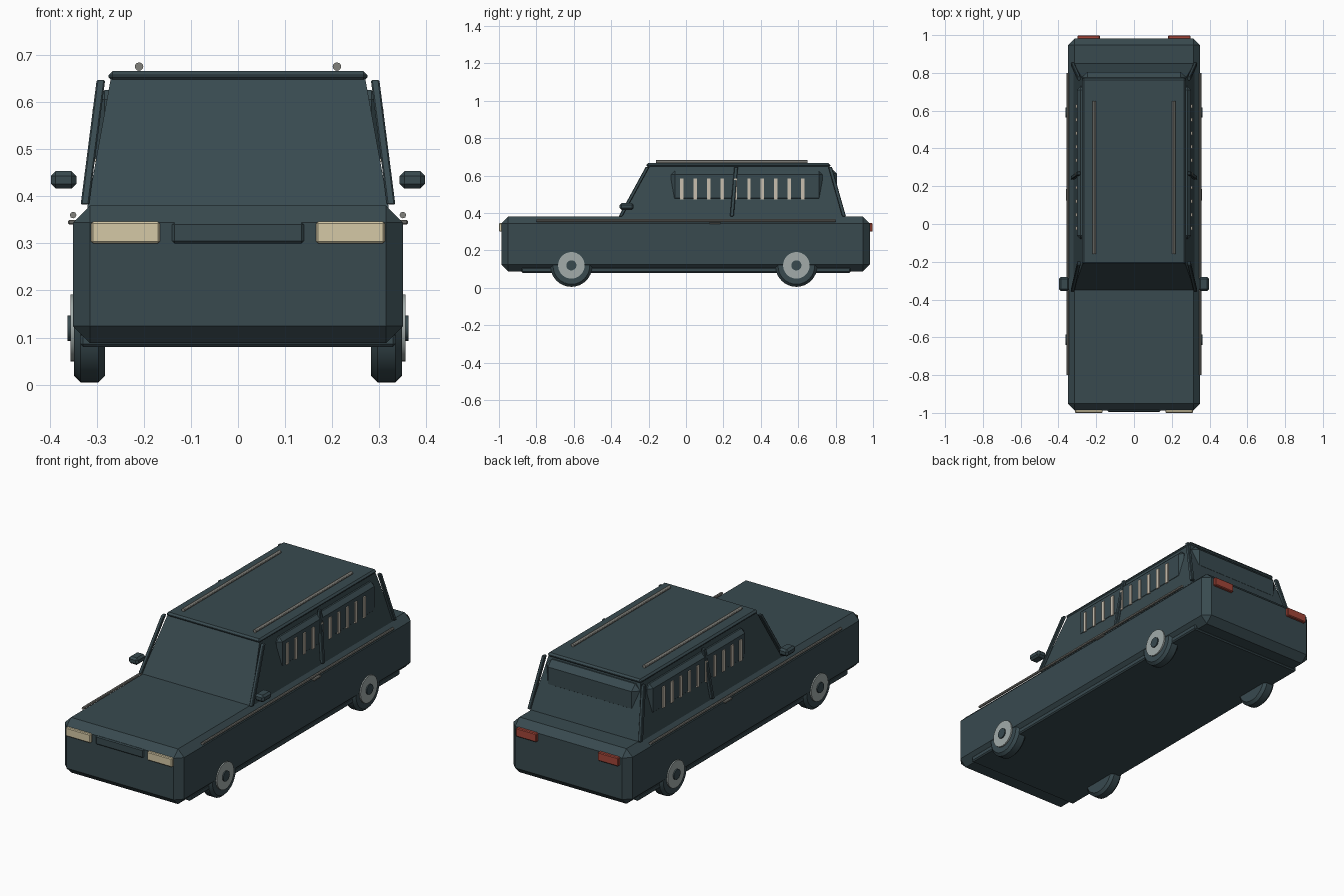
import bpy, bmesh, math
from mathutils import Vector

if "Cube" in bpy.data.objects:
    bpy.data.objects.remove(bpy.data.objects["Cube"])


def material(name, rgb):
    m = bpy.data.materials.new(name)
    m.diffuse_color = (*rgb, 1)
    m.use_nodes = True
    m.node_tree.nodes["Principled BSDF"].inputs["Base Color"].default_value = m.diffuse_color
    return m


PAINT = material("dark slate paint", (0.040, 0.068, 0.078))
CHROME = material("pale chrome", (0.36, 0.41, 0.40))
TRIM = material("warm grey trim", (0.22, 0.22, 0.20))
CREAM = material("cream lamp", (0.66, 0.58, 0.38))
CURTAIN = material("beige curtain", (0.58, 0.52, 0.43))
RED = material("red lamp", (0.36, 0.06, 0.04))


def finish(name, bm, mat, bevel=0.0, smooth=False):
    if bevel:
        bmesh.ops.bevel(bm, geom=bm.edges[:], offset=bevel, segments=1,
                        affect='EDGES', clamp_overlap=True)
    bmesh.ops.recalc_face_normals(bm, faces=bm.faces[:])
    mesh = bpy.data.meshes.new(name)
    bm.to_mesh(mesh)
    bm.free()
    mesh.materials.append(mat)
    ob = bpy.data.objects.new(name, mesh)
    bpy.context.collection.objects.link(ob)
    if smooth:
        bpy.ops.object.select_all(action='DESELECT')
        ob.select_set(True)
        bpy.context.view_layer.objects.active = ob
        bpy.ops.object.shade_smooth_by_angle(angle=math.radians(30))
    return ob


def box(name, x, y, z, mat, bevel=0.0, top=None):
    """Box from (min, max) ranges; top gives (x, y) ranges for a tapered upper face."""
    bm = bmesh.new()
    bmesh.ops.create_cube(bm, size=1)
    for v in bm.verts:
        i, j, k = (int(c > 0) for c in v.co)
        tx, ty = top if top and k else (x, y)
        v.co = (tx[i], ty[j], z[k])
    return finish(name, bm, mat, bevel)


def bar(name, a, b, width, depth, mat, bevel=0.003):
    """Sheared bar with level ends between two points."""
    bm = bmesh.new()
    bmesh.ops.create_cube(bm, size=1)
    for v in bm.verts:
        end = b if v.co.z > 0 else a
        v.co = Vector(end) + Vector((v.co.x * width, v.co.y * depth, 0))
    return finish(name, bm, mat, bevel)


def cylinder(name, centre, axis, radius, length, mat, sides=32, bevel=0.0):
    bm = bmesh.new()
    bmesh.ops.create_cone(bm, cap_ends=True, segments=sides, radius1=radius,
                          radius2=radius, depth=length)
    if bevel:
        rims = [e for e in bm.edges if abs(e.verts[0].co.z - e.verts[1].co.z) < 1e-5]
        bmesh.ops.bevel(bm, geom=rims, offset=bevel, segments=1, affect='EDGES')
    rot = Vector((0, 0, 1)).rotation_difference(Vector(axis)).to_matrix()
    for v in bm.verts:
        v.co = rot @ v.co + Vector(centre)
    return finish(name, bm, mat, smooth=True)


def span(s, a, b):
    return tuple(sorted((s * a, s * b)))


# Lower body and floor
box("body", (-0.35, 0.35), (-0.987, 0.983), (0.088, 0.38), PAINT, 0.036)
box("floor_sill", (-0.335, 0.335), (-0.88, 0.88), (0.08, 0.11), PAINT, 0.006)

# Cabin, roof and glass panels
box("cabin", (-0.32, 0.32), (-0.352, 0.85), (0.375, 0.65), PAINT,
    top=((-0.27, 0.27), (-0.205, 0.765)))
box("roof", (-0.275, 0.275), (-0.212, 0.772), (0.644, 0.666), PAINT, 0.009)
box("side_windows", (-0.303, 0.303), (-0.08, 0.73), (0.46, 0.625), PAINT, 0.02)
box("rear_window", (-0.275, 0.275), (0.65, 0.806), (0.49, 0.64), PAINT, 0.03)

# Grille
box("grille", (-0.14, 0.14), (-0.994, -0.96), (0.30, 0.345), PAINT, 0.005)

for s, side in ((-1, "left"), (1, "right")):
    # Window pillars
    for part, y0, y1 in (("front", -0.35, -0.205), ("middle", 0.245, 0.268),
                         ("rear", 0.845, 0.77)):
        bar(f"{part}_pillar_{side}", (s * 0.325, y0, 0.382), (s * 0.291, y1, 0.647),
            0.018, 0.02, PAINT)

    # Curtain strips
    for i in range(10):
        y = -0.022 + i * 0.0717
        box(f"curtain_strip_{side}_{i + 1}", span(s, 0.296, 0.309), (y - 0.009, y + 0.009),
            (0.473, 0.585), CURTAIN)

    # Roof rail, side trim and door handle
    cylinder(f"roof_rail_{side}", (s * 0.21, 0.245, 0.675), (0, 1, 0), 0.009, 0.81, TRIM, 12)
    cylinder(f"side_trim_{side}", (s * 0.35, 0, 0.36), (0, 1, 0), 0.007, 1.6, TRIM, 8)
    box(f"door_handle_{side}", span(s, 0.335, 0.361), (0.125, 0.185), (0.34, 0.35), TRIM, 0.003)

    # Wing mirror
    box(f"wing_mirror_{side}", span(s, 0.343, 0.397), (-0.355, -0.28), (0.416, 0.453),
        PAINT, 0.01)

    # Lamps
    box(f"headlight_{side}", span(s, 0.166, 0.312), (-1.0, -0.96), (0.30, 0.346), CREAM, 0.004)
    box(f"taillight_{side}", span(s, 0.18, 0.30), (0.96, 0.998), (0.30, 0.346), RED, 0.004)

    # Wheels
    for part, y in (("front", -0.613), ("rear", 0.59)):
        cylinder(f"{part}_tyre_{side}", (s * 0.315, y, 0.117), (1, 0, 0), 0.112, 0.066,
                 PAINT, 32, 0.014)
        cylinder(f"{part}_hub_{side}", (s * 0.338, y, 0.12), (1, 0, 0), 0.071, 0.036, CHROME)
        cylinder(f"{part}_hub_cap_{side}", (s * 0.345, y, 0.12), (1, 0, 0), 0.027, 0.034, PAINT)
